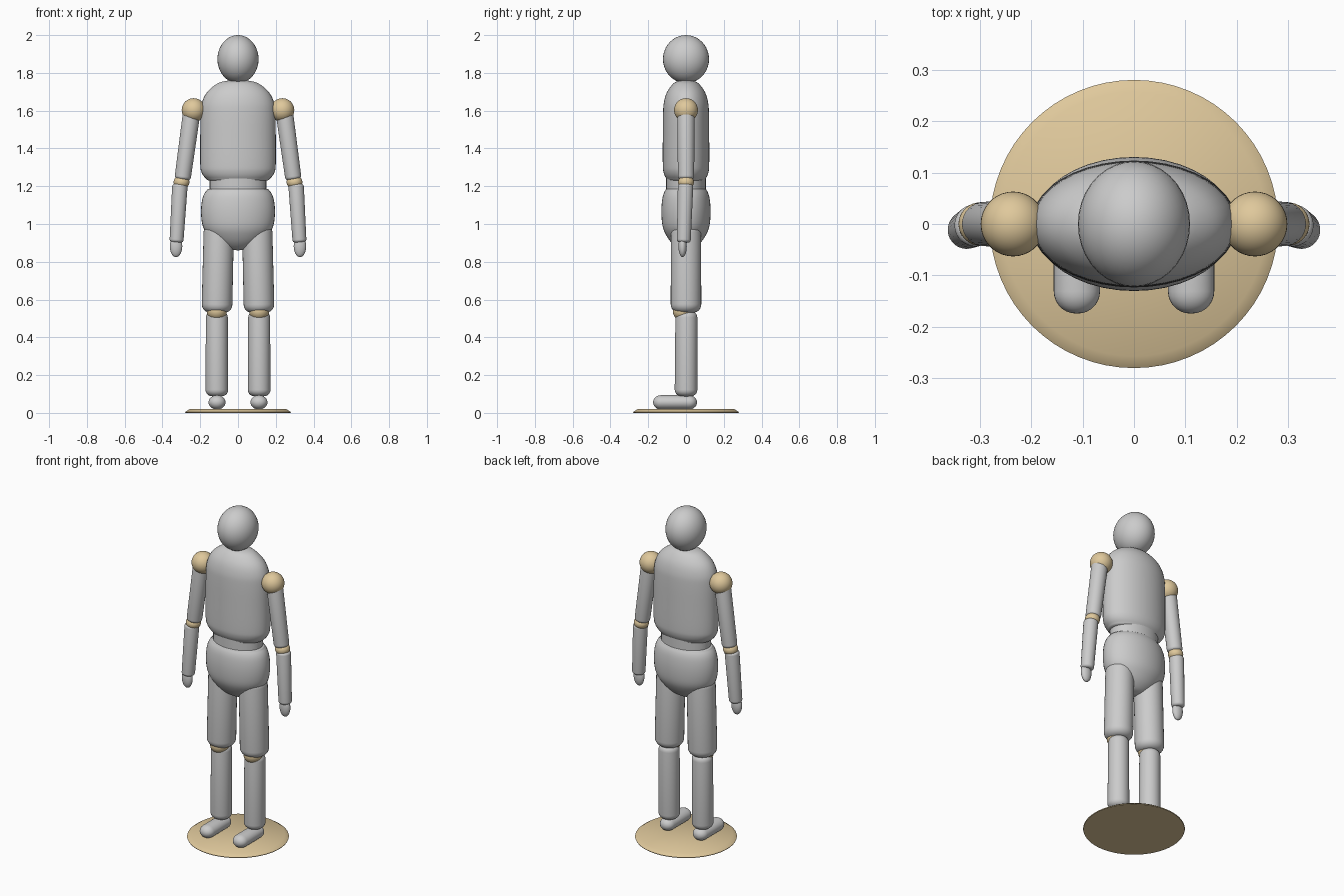
import bpy, bmesh, math
from mathutils import Vector, Matrix

if "Cube" in bpy.data.objects:
    bpy.data.objects.remove(bpy.data.objects["Cube"])

tan = bpy.data.materials.new("tan_wood")
tan.diffuse_color = (0.74, 0.58, 0.33, 1)
tan.use_nodes = True
tan.node_tree.nodes["Principled BSDF"].inputs["Base Color"].default_value = tan.diffuse_color


def finish(name, bm, mat=None, angle=40):
    bmesh.ops.recalc_face_normals(bm, faces=bm.faces)
    me = bpy.data.meshes.new(name)
    bm.to_mesh(me)
    bm.free()
    ob = bpy.data.objects.new(name, me)
    bpy.context.collection.objects.link(ob)
    if mat:
        me.materials.append(mat)
    bpy.ops.object.select_all(action='DESELECT')
    ob.select_set(True)
    bpy.context.view_layer.objects.active = ob
    bpy.ops.object.shade_smooth_by_angle(angle=math.radians(angle))
    return ob


def smooth(pts, n=5):
    """Catmull-Rom curve through the profile points"""
    v = [Vector(p) for p in pts]
    v = [2 * v[0] - v[1]] + v + [2 * v[-1] - v[-2]]
    out = []
    for a, b, c, d in zip(v, v[1:], v[2:], v[3:]):
        for i in range(n):
            t = i / n
            out.append(0.5 * (2 * b + (c - a) * t + (2 * a - 5 * b + 4 * c - d) * t * t
                              + (3 * b - a - 3 * c + d) * t ** 3))
    return out + [v[-2]]


def lathe(name, profile, flat=1.0, matrix=Matrix(), mat=None, seg=40):
    """Revolve (radius, z) points, flattened in y, capped at both ends"""
    bm = bmesh.new()
    rings = []
    for r, z in profile:
        r = max(r, 0.001)
        rings.append([bm.verts.new(matrix @ Vector((r * math.cos(2 * math.pi * k / seg),
                                                    flat * r * math.sin(2 * math.pi * k / seg), z)))
                      for k in range(seg)])
    for a, b in zip(rings, rings[1:]):
        for k in range(seg):
            j = (k + 1) % seg
            bm.faces.new((a[k], a[j], b[j], b[k]))
    bm.faces.new(rings[0])
    bm.faces.new(rings[-1])
    return finish(name, bm, mat)


def limb(name, p1, p2, r1, r2, edge, flat=1.0):
    """Tapered rod from p1 to p2 with rounded ends"""
    p1, p2 = Vector(p1), Vector(p2)
    d = p2 - p1
    arc = [math.pi / 2 * i / 7 for i in range(8)]
    prof = [(r1 - edge + edge * math.sin(a), edge * (1 - math.cos(a))) for a in arc]
    prof += [(r2 - edge + edge * math.cos(a), d.length - edge * (1 - math.sin(a))) for a in arc]
    rot = d.to_track_quat('Z', 'Y').to_matrix().to_4x4()
    return lathe(name, prof, flat, Matrix.Translation(p1) @ rot, seg=32)


def ball(name, loc, radii, mat=None):
    bm = bmesh.new()
    bmesh.ops.create_uvsphere(bm, u_segments=36, v_segments=20, radius=1,
                              matrix=Matrix.Translation(loc) @ Matrix.Diagonal((*radii, 1)))
    return finish(name, bm, mat)


# round base with chamfered rim
lathe("base", [(0.278, 0), (0.28, 0.004), (0.257, 0.02)], mat=tan, seg=64)

# head, chest, waist, hips
ball("head", (0, 0, 1.873), (0.109, 0.122, 0.127))
lathe("chest", smooth([(0, 1.762), (0.06, 1.758), (0.11, 1.743), (0.162, 1.7), (0.19, 1.645),
                       (0.198, 1.58), (0.2, 1.45), (0.2, 1.32), (0.194, 1.275),
                       (0.172, 1.243), (0.14, 1.228), (0, 1.225)]), 0.615)
lathe("waist", [(0.15, 1.16), (0.15, 1.26)], 0.7)
lathe("hips", smooth([(0, 1.188), (0.14, 1.187), (0.165, 1.178), (0.185, 1.145), (0.195, 1.09),
                      (0.194, 1.03), (0.183, 0.98), (0.157, 0.94), (0.115, 0.9),
                      (0.06, 0.87), (0, 0.86)]), 0.665)

for side, s in (("left", 1), ("right", -1)):
    # arm
    ball(side + "_shoulder_joint", (s * 0.235, 0, 1.603), (0.063, 0.063, 0.063), tan)
    limb(side + "_upper_arm", (s * 0.244, 0, 1.6), (s * 0.294, 0, 1.235), 0.046, 0.043, 0.018)
    ball(side + "_elbow_joint", (s * 0.299, 0, 1.222), (0.042, 0.042, 0.036), tan)
    limb(side + "_forearm", (s * 0.307, -0.002, 1.212), (s * 0.326, -0.012, 0.902),
         0.041, 0.037, 0.016)
    ball(side + "_hand", (s * 0.328, -0.018, 0.882), (0.033, 0.022, 0.057))
    # leg
    limb(side + "_thigh", (s * 0.101, 0, 1.0), (s * 0.112, 0, 0.53), 0.08, 0.081, 0.045)
    ball(side + "_knee_joint", (s * 0.112, -0.015, 0.538), (0.053, 0.055, 0.05), tan)
    limb(side + "_shin", (s * 0.112, 0.002, 0.54), (s * 0.112, 0, 0.088), 0.058, 0.06, 0.035)
    limb(side + "_foot", (s * 0.111, 0.058, 0.056), (s * 0.111, -0.174, 0.056),
         0.045, 0.045, 0.043, 0.84)
